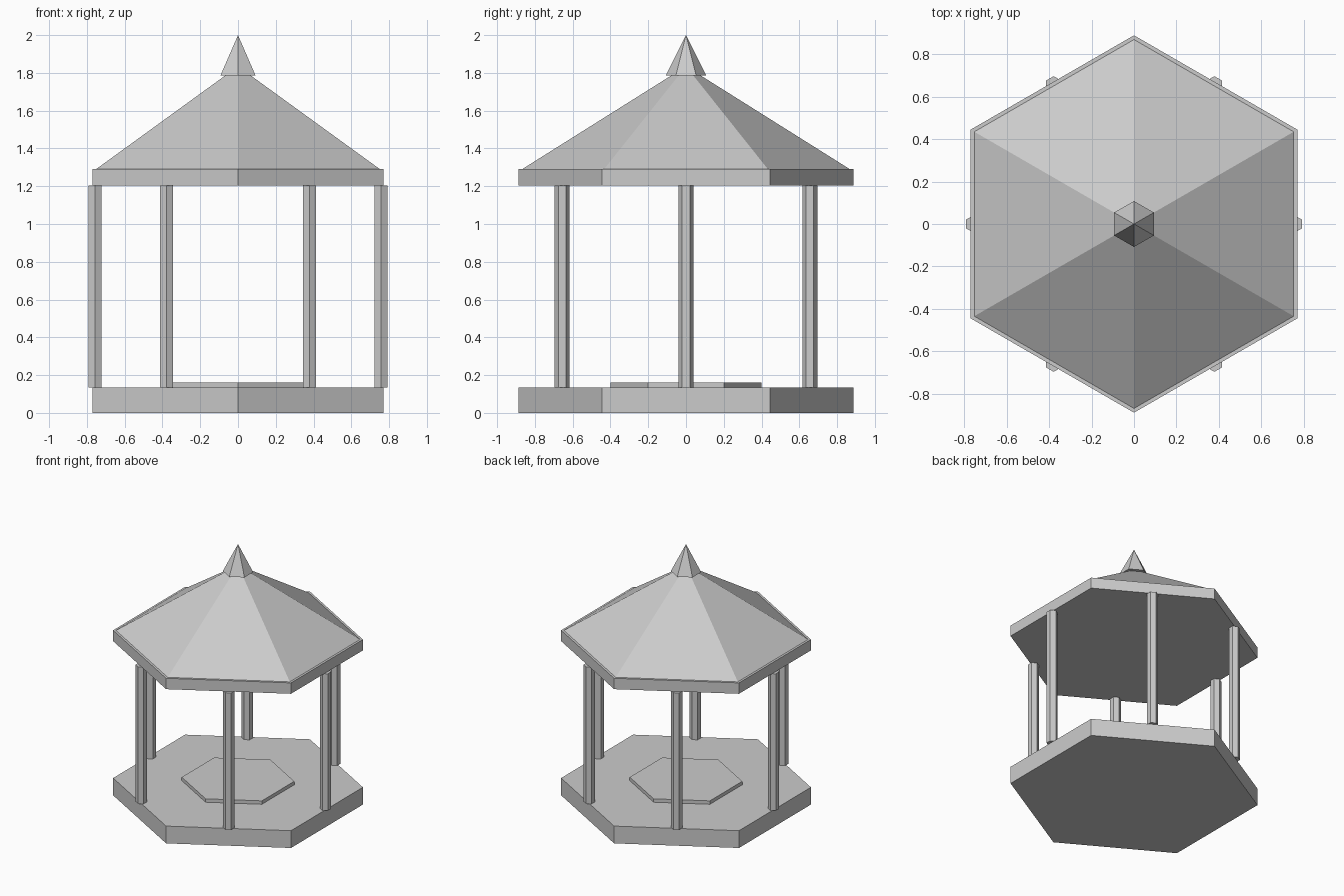
import bpy
from math import cos, sin, pi

cube = bpy.data.objects.get("Cube")
if cube:
    bpy.data.objects.remove(cube, do_unlink=True)

# One plain grey for the whole pavilion
grey = bpy.data.materials.new("light_grey")
grey.use_nodes = True
colour = (0.6, 0.6, 0.6, 1)
grey.diffuse_color = colour
grey.node_tree.nodes["Principled BSDF"].inputs["Base Color"].default_value = colour


def hexagon(name, bottom, top, radius, top_radius=None, x=0, y=0):
    """Six-sided prism or pyramid with corners pointing along y."""
    if top_radius is None:
        top_radius = radius
    bpy.ops.mesh.primitive_cone_add(
        vertices=6, radius1=radius, radius2=top_radius, depth=top - bottom,
        location=(x, y, (bottom + top) / 2))
    obj = bpy.context.object
    obj.name = obj.data.name = name
    obj.data.materials.append(grey)
    return obj


floor_top, eave_bottom, eave_top = 0.135, 1.205, 1.29

# Floor and raised centre step
hexagon("floor_slab", 0, floor_top, 0.888)
hexagon("centre_step", floor_top, 0.162, 0.4)

# Posts at the middle of each side
for i in range(6):
    a = i * pi / 3
    hexagon(f"post_{i + 1}", floor_top, eave_bottom, 0.04,
            x=0.757 * cos(a), y=0.757 * sin(a))

# Eave, roof and finial
hexagon("eave_slab", eave_bottom, eave_top, 0.888)
hexagon("roof", eave_top, 1.835, 0.868, 0)
hexagon("finial", 1.785, 2.0, 0.108, 0)
